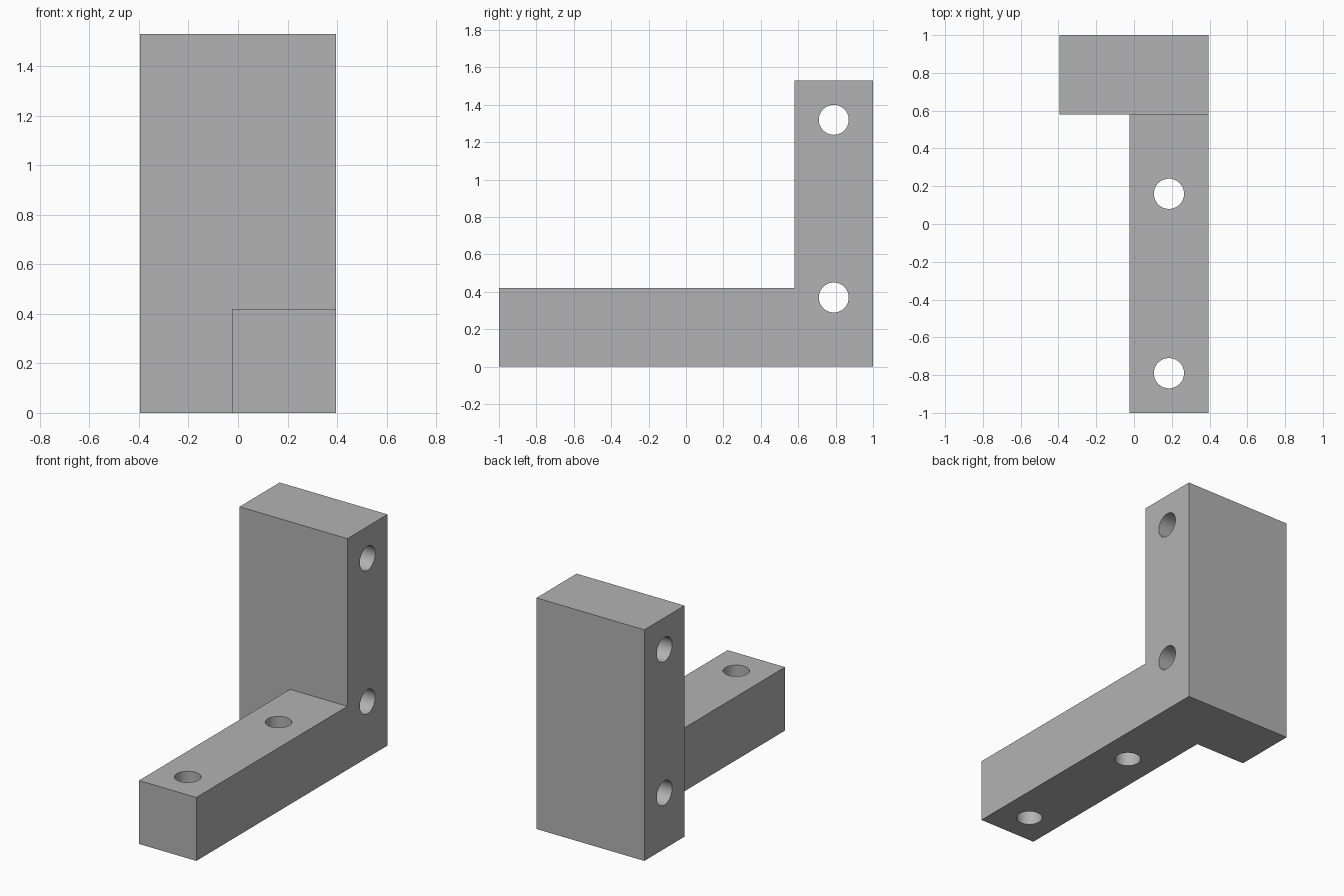
import bpy
import bmesh
from math import pi
from mathutils import Matrix, Vector

old = bpy.data.objects.get("Cube")
if old:
    bpy.data.objects.remove(old, do_unlink=True)

# Plain grey metal
grey = bpy.data.materials.new("plain_grey")
grey.use_nodes = True
colour = (0.45, 0.45, 0.45, 1)
grey.diffuse_color = colour
grey.node_tree.nodes["Principled BSDF"].inputs["Base Color"].default_value = colour


def add_object(name, bm):
    mesh = bpy.data.meshes.new(name)
    bm.to_mesh(mesh)
    bm.free()
    mesh.materials.append(grey)
    obj = bpy.data.objects.new(name, mesh)
    bpy.context.collection.objects.link(obj)
    return obj


def box(name, low, high):
    low, high = Vector(low), Vector(high)
    bm = bmesh.new()
    place = Matrix.Translation((low + high) / 2) @ Matrix.Diagonal((high - low).to_4d())
    bmesh.ops.create_cube(bm, size=1, matrix=place)
    return add_object(name, bm)


def hole_cutter(name, centre, turn):
    bm = bmesh.new()
    bmesh.ops.create_cone(bm, cap_ends=True, segments=64, radius1=RADIUS,
                          radius2=RADIUS, depth=2,
                          matrix=Matrix.Translation(centre) @ turn)
    return add_object(name, bm)


def combine(target, other, operation):
    mod = target.modifiers.new(other.name, 'BOOLEAN')
    mod.operation = operation
    mod.solver = 'EXACT'
    mod.object = other
    bpy.context.view_layer.objects.active = target
    bpy.ops.object.modifier_apply(modifier=mod.name)
    bpy.data.objects.remove(other, do_unlink=True)


SIDE = 0.395      # half width
INNER = -0.025    # inner side of the arm
STEP = 0.58       # front face of the upright
THICK = 0.42
HEIGHT = 1.53
RADIUS = 0.08

# Wide upright block with the narrow arm joined to its front
bracket = box("bracket", (-SIDE, STEP, 0), (SIDE, 1, HEIGHT))
arm = box("arm", (INNER, -1, 0), (SIDE, STEP + 0.2, THICK))
combine(bracket, arm, 'UNION')

# Sideways holes through the upright
across = Matrix.Rotation(pi / 2, 4, 'Y')
for z in (0.37, 1.32):
    combine(bracket, hole_cutter("side_hole", (0, 0.79, z), across), 'DIFFERENCE')

# Vertical holes through the arm
for y in (-0.79, 0.16):
    combine(bracket, hole_cutter("arm_hole", (0.185, y, 0.2), Matrix.Identity(4)), 'DIFFERENCE')

# Smooth bores, sharp block edges
bpy.ops.object.select_all(action='DESELECT')
bracket.select_set(True)
bpy.context.view_layer.objects.active = bracket
bpy.ops.object.shade_smooth_by_angle(angle=pi / 6)
